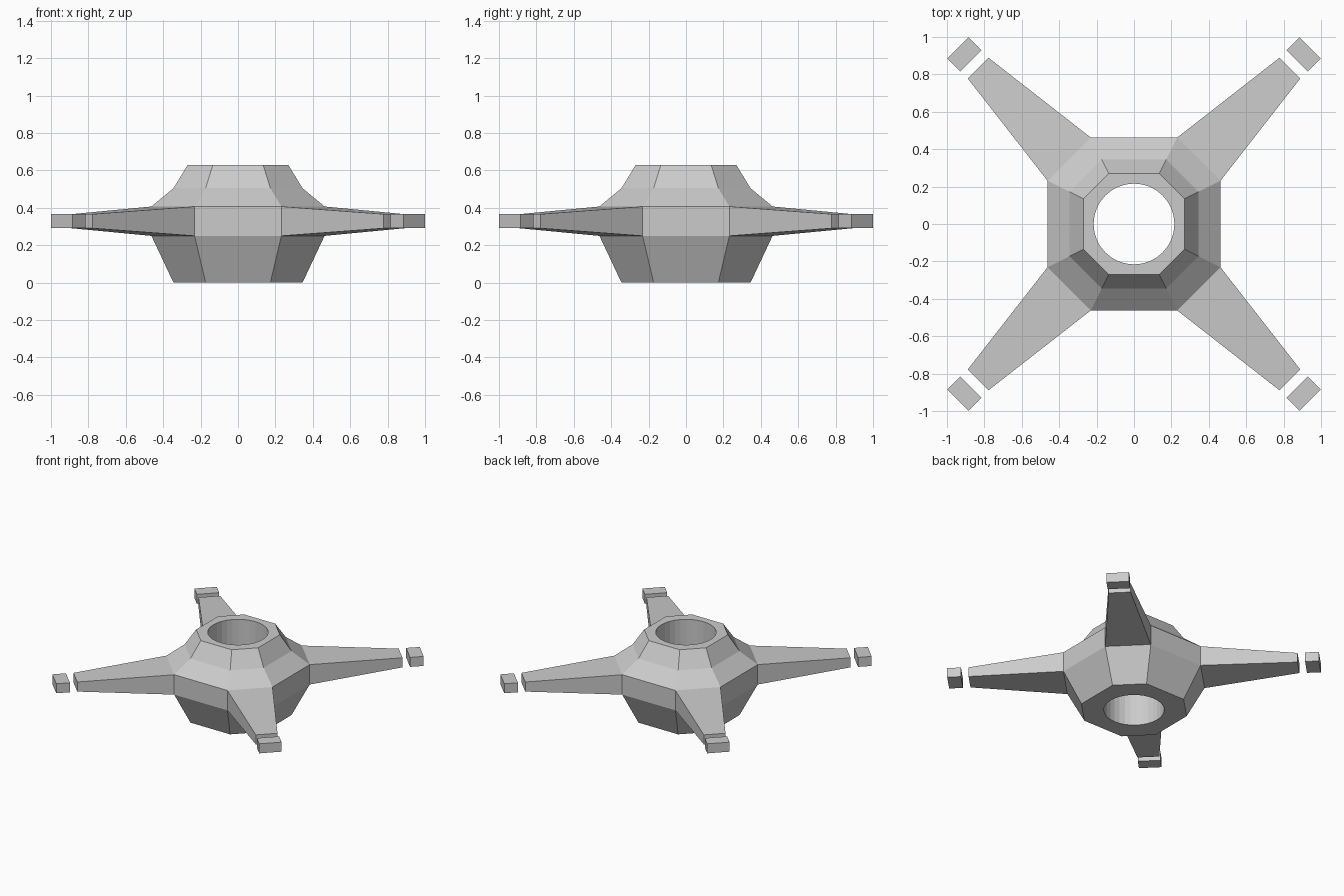
import bpy, bmesh, math
from mathutils import Vector, Matrix

if "Cube" in bpy.data.objects:
    bpy.data.objects.remove(bpy.data.objects["Cube"])


def make_object(name, bm):
    bmesh.ops.recalc_face_normals(bm, faces=bm.faces)
    mesh = bpy.data.meshes.new(name)
    bm.to_mesh(mesh)
    bm.free()
    ob = bpy.data.objects.new(name, mesh)
    bpy.context.collection.objects.link(ob)
    return ob


def octagon(bm, a, b, z):
    """Square of half-width a with cut corners; flat sides have half-length b."""
    pts = [(a, -b), (a, b), (b, a), (-b, a), (-a, b), (-a, -b), (-b, -a), (b, -a)]
    return [bm.verts.new((x, y, z)) for x, y in pts]


# Hub: stacked octagon profile (half-width, flat half-length, height)
profile = [(0.345, 0.173, 0), (0.463, 0.232, 0.25), (0.463, 0.232, 0.407),
           (0.345, 0.173, 0.505), (0.27, 0.135, 0.628)]
bm = bmesh.new()
rings = [octagon(bm, *p) for p in profile]
bm.faces.new(rings[0][::-1])
bm.faces.new(rings[-1])
arm_roots = []
for level, (lo, hi) in enumerate(zip(rings, rings[1:])):
    for i in range(8):
        j = (i + 1) % 8
        f = bm.faces.new((lo[i], lo[j], hi[j], hi[i]))
        if level == 1 and i % 2:
            arm_roots.append(f)

# Arms: diagonal waist faces drawn out and tapered
for f in bmesh.ops.extrude_discrete_faces(bm, faces=arm_roots)["faces"]:
    c = f.calc_center_median()
    tip = Vector((math.copysign(0.834, c.x), math.copysign(0.834, c.y), 0.3285))
    for v in f.verts:
        v.co = tip + (v.co - c) * 0.48
hub = make_object("hub_with_arms", bm)

# Round bore through the hub
bpy.ops.mesh.primitive_cylinder_add(vertices=32, radius=0.216, depth=2)
cutter = bpy.context.object
cutter.name = "bore_cutter"
cutter.hide_render = True
bore = hub.modifiers.new("bore", 'BOOLEAN')
bore.object = cutter
bore.operation = 'DIFFERENCE'
bore.solver = 'EXACT'
bpy.context.view_layer.objects.active = hub
bpy.ops.object.modifier_apply(modifier=bore.name)
bpy.data.objects.remove(cutter)

# Separate end blocks just beyond each arm tip
for k in range(4):
    bm = bmesh.new()
    bmesh.ops.create_cube(bm, size=1, matrix=(
        Matrix.Rotation(math.radians(45 + 90 * k), 4, 'Z')
        @ Matrix.Translation((1.283, 0, 0.3285))
        @ Matrix.Diagonal((0.099, 0.162, 0.075, 1))))
    make_object(f"end_block_{k + 1}", bm)
